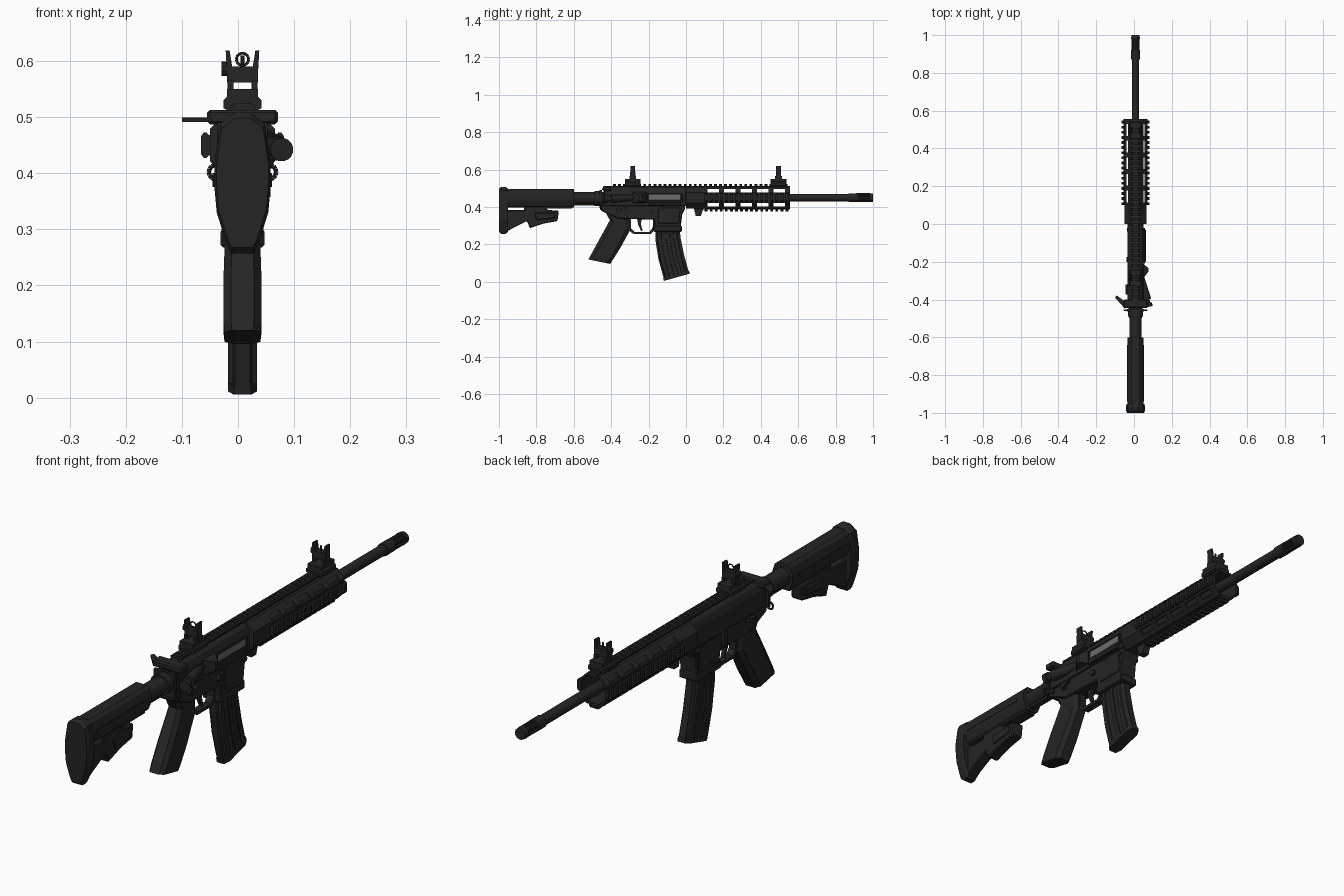
import bpy, bmesh, math
from mathutils import Vector

if "Cube" in bpy.data.objects:
    bpy.data.objects.remove(bpy.data.objects["Cube"])

CX = 0.008      # the gun's centre plane; side controls make the bounds uneven
BZ = 0.45       # bore height


def material(name, v):
    m = bpy.data.materials.new(name)
    m.diffuse_color = (v, v, v, 1)
    m.use_nodes = True
    m.node_tree.nodes["Principled BSDF"].inputs["Base Color"].default_value = m.diffuse_color
    return m


BLACK = material("black", 0.018)
STEEL = material("bolt_grey", 0.15)


class Part:
    """Collects lofted solids in one mesh."""
    def __init__(self, name, mat=BLACK):
        self.name, self.mat, self.bm = name, mat, bmesh.new()

    def loft(self, rings):
        vs = [[self.bm.verts.new(p) for p in r] for r in rings]
        n = len(vs[0])
        for a, b in zip(vs, vs[1:]):
            for i in range(n):
                self.bm.faces.new((a[i], a[(i + 1) % n], b[(i + 1) % n], b[i]))
        self.bm.faces.new(vs[0])
        self.bm.faces.new(vs[-1])
        return self

    def side(self, pts, hw, x=0):            # (y, z) profile across x
        return self.loft([[(x + s, y, z) for y, z in pts] for s in (-hw, hw)])

    def along(self, pts, y0, y1):            # (x, z) section along y
        return self.loft([[(x, y, z) for x, z in pts] for y in (y0, y1)])

    def box(self, x0, x1, y0, y1, z0, z1):
        return self.along([(x0, z0), (x1, z0), (x1, z1), (x0, z1)], y0, y1)

    def rod(self, a, b, r0, r1=None, n=16):
        a, b = Vector(a), Vector(b)
        q = (b - a).to_track_quat('Z', 'Y')
        ring = lambda c, r: [c + q @ Vector((r * math.cos(t), r * math.sin(t), 0))
                             for t in [2 * math.pi * (i + .5) / n for i in range(n)]]
        return self.loft([ring(a, r0), ring(b, r1 or r0)])

    def hoop(self, c, r, t, axis, n=14):     # small ring facing x or y
        for i in range(n):
            p = []
            for k in (i, i + 1):
                u, v = r * math.cos(2 * math.pi * k / n), r * math.sin(2 * math.pi * k / n)
                p.append(Vector(c) + Vector((u, 0, v) if axis == 'y' else (0, u, v)))
            self.rod(p[0], p[1], t, n=6)
        return self

    def done(self, bevel=0, smooth=False):
        bmesh.ops.recalc_face_normals(self.bm, faces=self.bm.faces)
        bmesh.ops.translate(self.bm, verts=self.bm.verts, vec=(CX, 0, 0))
        me = bpy.data.meshes.new(self.name)
        self.bm.to_mesh(me)
        me.materials.append(self.mat)
        o = bpy.data.objects.new(self.name, me)
        bpy.context.collection.objects.link(o)
        if bevel:
            m = o.modifiers.new("bevel", 'BEVEL')
            m.width, m.segments, m.limit_method = bevel, 1, 'ANGLE'
        if smooth:
            bpy.ops.object.select_all(action='DESELECT')
            o.select_set(True)
            bpy.context.view_layer.objects.active = o
            bpy.ops.object.shade_smooth_by_angle(angle=math.radians(35))
        return o


def oct_ring(back, front, hw, t0=0, t1=1):   # chamfered slice between two (y, z) points
    out = []
    for x, t in ((-1, .15), (-1, .85), (-.6, 1), (.6, 1), (1, .85), (1, .15), (.6, 0), (-.6, 0)):
        t = t0 + (t1 - t0) * t
        out.append((x * hw, back[0] + (front[0] - back[0]) * t, back[1] + (front[1] - back[1]) * t))
    return out


def mirror(half):
    return half + [(-x, z) for x, z in reversed(half)]


# Shoulder stock: pad, body, lower brace
pad = mirror([(.014, .508), (.04, .488), (.05, .42), (.05, .375), (.046, .33), (.027, .27), (.02, .257)])
shrink = lambda k: [(x * k, .39 + (z - .39) * k) for x, z in pad]
Part("butt_pad").loft([[(x, y, z) for x, z in shrink(k)] for y, k in
                       ((-1, .92), (-.988, 1), (-.965, 1), (-.952, .93))]).done()
st = mirror([(.022, .497), (.034, .487), (.042, .462), (.042, .435), (.03, .405), (.02, .398)])
Part("stock_body").along(st, -.96, -.6).box(-.022, .022, -.76, -.61, .392, .41) \
    .box(-.044, .044, -.94, -.64, .444, .456).done()
Part("stock_brace").side([(-.96, .384), (-.865, .384), (-.865, .402), (-.76, .402), (-.74, .385), (-.68, .38),
                          (-.687, .325), (-.76, .312), (-.835, .287), (-.85, .325), (-.925, .288),
                          (-.96, .268)], .024).done(.004)
Part("stock_lever").side([(-.81, .37), (-.70, .37), (-.70, .34), (-.80, .33)], .03).done(.004)

# Buffer tube, castle nut and sling loops
Part("buffer_tube").rod((0, -.62, .447), (0, -.42, .447), .033).rod((0, -.49, .447), (0, -.462, .447), .041) \
    .box(-.012, .012, -.62, -.48, .408, .43).done(smooth=True)
loops = Part("sling_loops").box(-.045, .045, -.462, -.45, .395, .49)
for s in (-1, 1):
    loops.hoop((s * .047, -.456, .402), .013, .004, 'y')
loops.done()

# Receivers
up = mirror([(.024, .508), (.034, .498), (.043, .475), (.043, .405)])
Part("upper_receiver").along(up, -.44, .0).done(.003)
Part("lower_receiver").side([(-.45, .425), (-.455, .38), (-.42, .365), (-.36, .338), (-.17, .332),
                             (-.165, .28), (-.03, .28), (-.02, .36), (-.005, .39), (-.005, .425)], .037).done(.004)
Part("magazine_well_collar").box(-.039, .039, -.173, -.022, .268, .3) \
    .side([(-.15, .40), (-.15, .31), (-.035, .31), (-.03, .40)], .0395).done(.004)
Part("bolt", STEEL).box(.035, .0455, -.2, -.03, .438, .466).done()
Part("ejection_port_frame").box(.04, .049, -.21, -.02, .466, .472).box(.04, .049, -.21, -.02, .424, .438) \
    .box(.04, .049, -.21, -.2, .43, .47).box(.04, .049, -.03, -.02, .43, .47) \
    .box(.04, .055, -.2, -.03, .408, .425).done(.002)
Part("case_deflector").loft([[(.04, -.29, .42), (.04, -.21, .42), (.04, -.21, .48), (.04, -.29, .48)],
                             [(.07, -.25, .43), (.07, -.235, .43), (.07, -.235, .465), (.07, -.25, .465)]]).done()
Part("forward_assist").rod((.03, -.28, .45), (.062, -.4, .444), .016, .022) \
    .rod((.062, -.4, .444), (.068, -.425, .443), .013).rod((.067, -.42, .443), (.07, -.437, .442), .021).done(smooth=True)
Part("charging_handle").box(-.02, .02, -.44, -.3, .487, .513).side(
    [(-.445, .487), (-.4, .487), (-.4, .513), (-.445, .513)], .063).done(.005)
Part("charging_latch").loft([[(-.055, -.45, z), (-.055, -.41, z), (-.1, -.378, z), (-.108, -.39, z)]
                             for z in (.491, .499)]).done()

# Controls on both sides
c = Part("controls").rod((-.05, -.36, .385), (.05, -.36, .385), .014, n=12)
for s in (-1, 1):
    c.side([(-.37, .39), (-.325, .4), (-.32, .39), (-.36, .375)], .006, s * .047)
c.rod((-.046, -.03, .385), (.046, -.03, .385), .01, n=10).rod((-.044, -.43, .395), (.044, -.43, .395), .01, n=10)
c.rod((.03, -.185, .37), (.05, -.185, .37), .012, n=10).box(-.048, -.03, -.2, -.175, .35, .41)
c.done()

# Trigger, guard, grip and magazine
Part("trigger_guard").side([(-.312, .345), (-.306, .275), (-.28, .256), (-.19, .256), (-.163, .28), (-.165, .34),
                            (-.176, .34), (-.178, .29), (-.195, .268), (-.275, .268), (-.293, .285),
                            (-.296, .345)], .014).done()
Part("trigger").side([(-.262, .345), (-.235, .345), (-.242, .31), (-.232, .275), (-.24, .272), (-.256, .305)], .007).done()
Part("grip").loft([oct_ring(*r) for r in (((-.435, .38), (-.3, .35), .03), ((-.407, .33), (-.3, .275), .03),
                                          ((-.47, .215), (-.352, .18), .034), ((-.51, .142), (-.395, .112), .034),
                                          ((-.522, .12), (-.405, .096), .032))]).done()
mag = [((-.165, .30), (-.035, .30)), ((-.163, .22), (-.029, .235)), ((-.147, .12), (-.011, .147)),
       ((-.12, .022), (.013, .059)), ((-.116, .006), (.017, .043))]
m = Part("magazine").loft([oct_ring(b, f, .022) for b, f in mag])
for t in (.06, .4, .7):
    m.loft([oct_ring(b, f, .0255, t, t + .2) for b, f in mag[:4]])
m.loft([oct_ring(b, f, .0255, -.02, 1.02) for b, f in mag[3:]]).done()

# Handguard: octagonal tube with see-through slots in its slanted faces
octo = lambda r, k: [(a * r, BZ + b * r) for a, b in ((k, 1), (1, k), (1, -k), (k, -1), (-k, -1), (-1, -k), (-1, k), (-k, 1))]
guard = Part("handguard").along(octo(.058, .5), .0, .555).done()
hole = Part("handguard_cutter").along(octo(.05, .5), .03, .6).done()
slots = Part("slot_cutter")
for i in range(5):
    y = .115 + i * .088
    for s in (-1, 1):
        for z in (BZ + .027, BZ - .046):
            slots.box(s * .025, s * .09, y, y + .062, z, z + .019)
slots = slots.done()
for cutter in (hole, slots):
    b = guard.modifiers.new("cut", 'BOOLEAN')
    b.object, b.operation, b.solver = cutter, 'DIFFERENCE', 'EXACT'
    cutter.hide_render = True
    cutter.hide_set(True)


# Toothed rails around the handguard and along the receiver top
def rail(name, turn, y0, y1):
    p = Part(name)
    def spin(pts):
        out = []
        for u, v in pts:
            for _ in range(turn):
                u, v = v, -u
            out.append((u, BZ + v))
        return out
    p.along(spin(mirror([(.018, .064), (.018, .05)])), y0, y1)
    tooth = spin(mirror([(.016, .074), (.0225, .069), (.0225, .064), (.016, .058)]))
    y = y0
    while y + .015 <= y1 + .001:
        p.along(tooth, y, y + .015)
        y += .027
    p.done()


rail("top_rail", 0, -.39, .555)
for i, n in ((1, "right_rail"), (2, "bottom_rail"), (3, "left_rail")):
    rail(n, i, .1, .555)
Part("handguard_clamp").side([(.04, .4), (.1, .39), (.088, .38), (.08, .352), (.052, .352), (.045, .38)], .014).done()

# Barrel and slotted muzzle
Part("barrel").rod((0, 0, BZ), (0, .89, BZ), .02).done(smooth=True)
mz = Part("muzzle").rod((0, .87, BZ), (0, .92, BZ), .024).rod((0, .91, BZ), (0, .99, BZ), .014) \
    .rod((0, .98, BZ), (0, 1, BZ), .024, .022)
for i in range(6):
    a = math.pi * (i + .5) / 3
    x, z = .018 * math.cos(a), BZ + .018 * math.sin(a)
    mz.rod((x, .91, z), (x, .985, z), .0065, n=8)
mz.done(smooth=True)

# Folding sights
for name, y, front in (("rear_sight", -.285, False), ("front_sight", .495, True)):
    s = Part(name)
    s.along(mirror([(.028, .55), (.028, .536), (.034, .53), (.034, .516), (.026, .512)]), y - .042, y + .042)
    for k in (-1, 1):
        s.box(k * .016, k * .027, y - .018, y + .018, .545, .565)
        s.along([(k * .018, .588), (k * .028, .585), (k * .03, .619), (k * .023, .619)], y - .013, y + .013)
    s.box(-.028, .028, y - .014, y + .014, .562, .59)
    s.rod((-.037, y, .586), (-.026, y, .586), .013, n=10)
    if front:
        s.rod((0, y, .585), (0, y, .61), .004, n=8)
    else:
        s.hoop((0, y, .603), .011, .0025, 'y')
    s.done()
